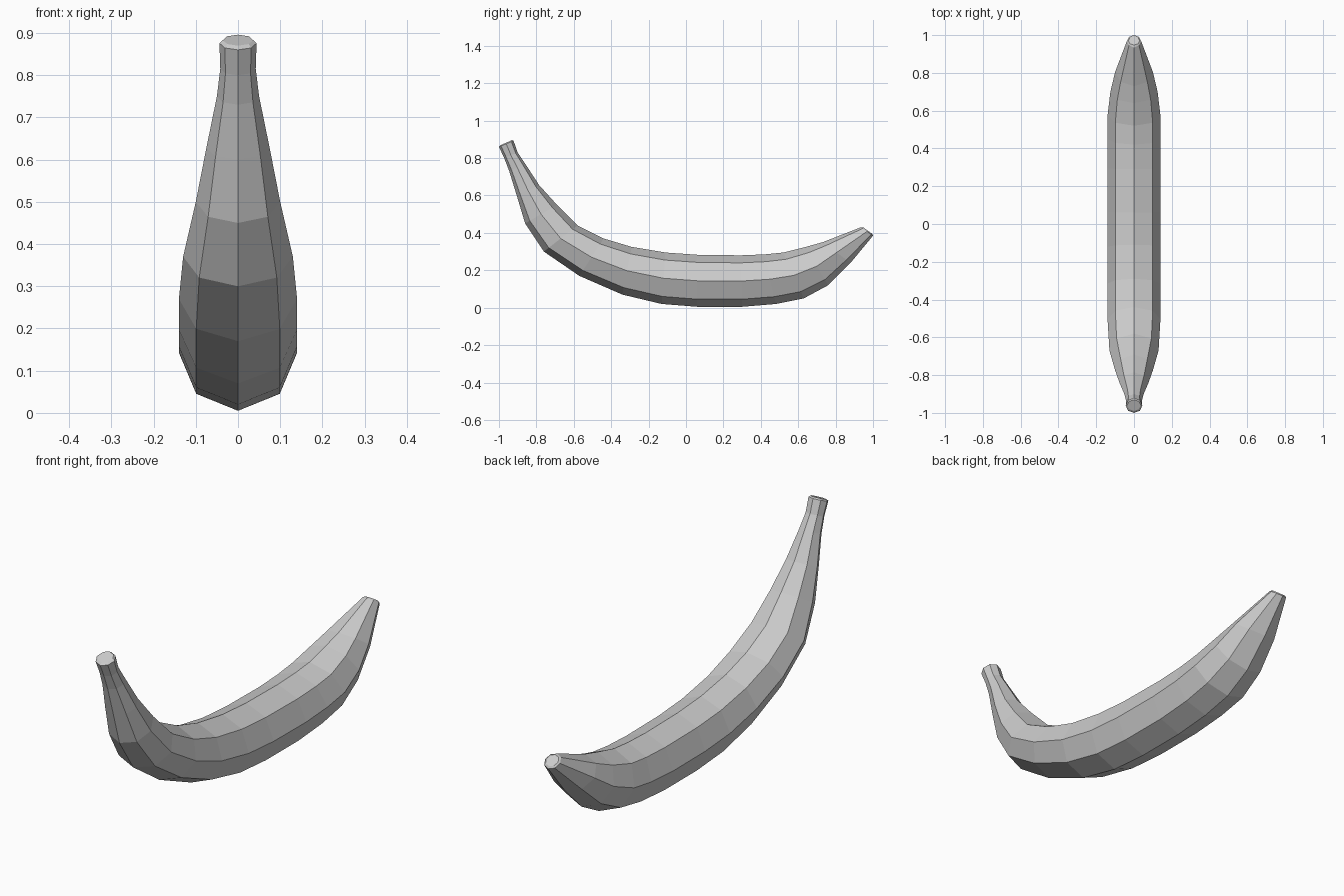
import bpy
import bmesh
import math
from mathutils import Vector

old = bpy.data.objects.get("Cube")
if old:
    bpy.data.objects.remove(old, do_unlink=True)

SIDES = 8

# Each ring: outer-curve (y, z), inner-curve (y, z), half width
rings = [
    ((-.99, .87), (-.93, .896), .036),   # chamfered stem end
    ((-1.0, .86), (-.922, .892), .044),
    ((-.972, .80), (-.90, .83), .042),
    ((-.945, .73), (-.86, .77), .05),
    ((-.905, .60), (-.785, .655), .075),
    ((-.86, .45), (-.69, .55), .10),
    ((-.76, .30), (-.58, .44), .13),
    ((-.57, .17), (-.44, .37), .14),
    ((-.34, .07), (-.29, .325), .14),
    ((-.13, .02), (-.11, .295), .14),
    ((.06, .005), (.06, .283), .14),
    ((.30, .005), (.29, .28), .14),
    ((.48, .02), (.42, .285), .14),
    ((.63, .05), (.52, .295), .14),
    ((.76, .12), (.64, .325), .125),
    ((.88, .24), (.73, .35), .10),
    ((1.0, .385), (.935, .43), .038),
    ((.995, .395), (.947, .43), .03),    # chamfered blossom end
]

# Fruit skin lofted through the rings
bm = bmesh.new()
loops = []
for outer, inner, half in rings:
    low, high = Vector((0, *outer)), Vector((0, *inner))
    mid, up = (low + high) / 2, (high - low) / 2
    loops.append([
        bm.verts.new(mid + up * math.cos(a) + Vector((half * math.sin(a), 0, 0)))
        for a in (math.tau * i / SIDES for i in range(SIDES))])

for a, b in zip(loops, loops[1:]):
    for i in range(SIDES):
        j = (i + 1) % SIDES
        bm.faces.new((a[i], a[j], b[j], b[i]))
bm.faces.new(loops[0])
bm.faces.new(loops[-1])
bmesh.ops.recalc_face_normals(bm, faces=bm.faces)

mesh = bpy.data.meshes.new("banana")
bm.to_mesh(mesh)
bm.free()
banana = bpy.data.objects.new("banana", mesh)
bpy.context.collection.objects.link(banana)

# Plain grey skin
skin = bpy.data.materials.new("light_grey")
skin.use_nodes = True
grey = (.6, .6, .6, 1)
skin.diffuse_color = grey
skin.node_tree.nodes["Principled BSDF"].inputs["Base Color"].default_value = grey
mesh.materials.append(skin)
